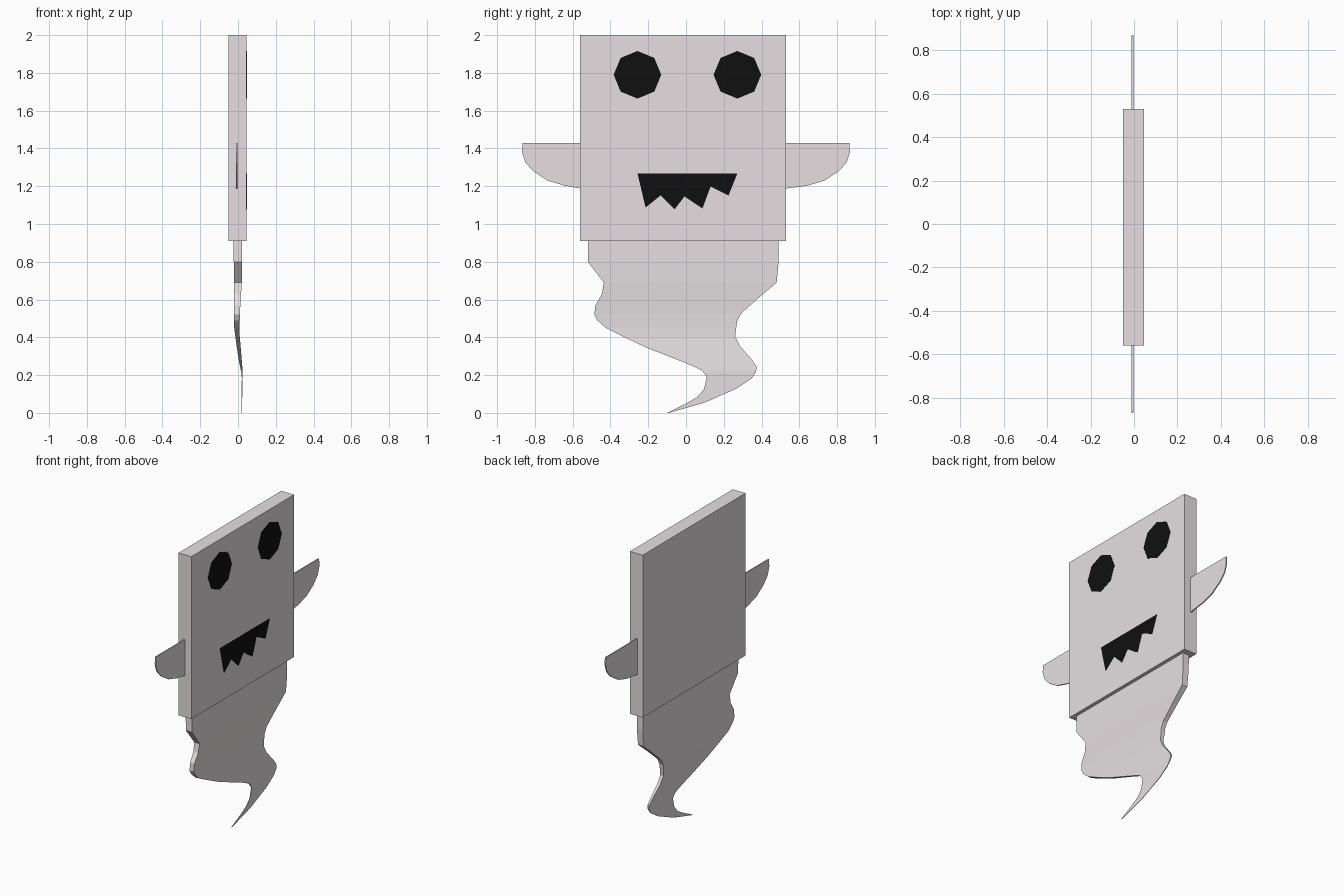
import bpy, bmesh, math

if "Cube" in bpy.data.objects:
    bpy.data.objects.remove(bpy.data.objects["Cube"])


def material(name, rgb):
    m = bpy.data.materials.new(name)
    m.diffuse_color = (*rgb, 1)
    m.use_nodes = True
    m.node_tree.nodes["Principled BSDF"].inputs["Base Color"].default_value = m.diffuse_color
    return m


PALE = material("pale", (0.79, 0.74, 0.75))
BLACK = material("black", (0.005, 0.005, 0.005))


def finish(name, bm, mat):
    bmesh.ops.recalc_face_normals(bm, faces=bm.faces)
    me = bpy.data.meshes.new(name)
    bm.to_mesh(me)
    bm.free()
    me.materials.append(mat)
    ob = bpy.data.objects.new(name, me)
    bpy.context.collection.objects.link(ob)
    return ob


def plate(name, pts, x0, x1, mat):
    """Extrude a (y, z) outline from x0 to x1."""
    bm = bmesh.new()
    back = [bm.verts.new((x0, y, z)) for y, z in pts]
    front = [bm.verts.new((x1, y, z)) for y, z in pts]
    bm.faces.new(back)
    bm.faces.new(front)
    for i in range(len(pts)):
        j = (i + 1) % len(pts)
        bm.faces.new((back[i], back[j], front[j], front[i]))
    return finish(name, bm, mat)


def sample(curve, z):
    """Linear interpolation of (value, z) points listed from top to bottom."""
    for (a, za), (b, zb) in zip(curve, curve[1:]):
        if z >= zb:
            return a + (b - a) * (za - z) / (za - zb)
    return curve[-1][0]


# Square head slab
plate("head", [(-0.56, 0.91), (0.53, 0.91), (0.53, 2.0), (-0.56, 2.0)],
      -0.05, 0.045, PALE)

# Thin rounded arms, mirrored
arm = [(0.865, 1.43), (0.868, 1.38), (0.85, 1.325), (0.807, 1.278),
       (0.733, 1.23), (0.643, 1.203)]
for name, s, root in (("left_arm", -1, 0.56), ("right_arm", 1, 0.53)):
    pts = [(root, 1.43)] + arm + [(root, 1.188)]
    plate(name, [(s * y, z) for y, z in pts], -0.011, -0.003, PALE)

# Octagonal eyes on the +x face
for name, cy in (("left_eye", -0.257), ("right_eye", 0.272)):
    pts = [(cy + 0.126 * math.cos(i * math.pi / 4),
            1.79 + 0.126 * math.sin(i * math.pi / 4)) for i in range(8)]
    plate(name, pts, 0.044, 0.047, BLACK)

# Jagged mouth
plate("mouth", [(-0.257, 1.268), (0.272, 1.268), (0.225, 1.151),
                (0.13, 1.198), (0.087, 1.082), (-0.008, 1.146),
                (-0.061, 1.077), (-0.135, 1.151), (-0.214, 1.087)],
      0.044, 0.047, BLACK)

# Wispy tail lofted between two edge curves, thinning downwards
left = [(-.52, .91), (-.52, .80), (-.435, .69), (-.445, .63), (-.48, .57),
        (-.485, .52), (-.47, .49), (-.425, .45), (-.325, .40), (-.22, .35),
        (.02, .255), (.085, .225), (.11, .19), (.095, .125), (.06, .085),
        (.01, .055), (-.10, 0)]
right = [(.49, .91), (.49, .80), (.48, .69), (.38, .605), (.29, .525),
         (.27, .485), (.26, .405), (.285, .355), (.35, .28), (.375, .245),
         (.37, .215), (.345, .18), (.27, .13), (.10, .055), (-.09, 0)]
back_x = [(-.025, .91), (-.02, .69), (-.02, .45), (0, .3), (.02, .2), (.019, 0)]
front_x = [(.022, .91), (.022, .80), (.02, .69), (.01, .53), (.008, .42),
           (.025, .22), (.021, 0)]
levels = sorted({z for _, z in left + right}, reverse=True)
bm = bmesh.new()
rings = []
for z in levels:
    yl, yr = sample(left, z), sample(right, z)
    xb, xf = sample(back_x, z), sample(front_x, z)
    rings.append([bm.verts.new((x, y, z))
                  for x, y in ((xb, yl), (xf, yl), (xf, yr), (xb, yr))])
for a, b in zip(rings, rings[1:]):
    for i in range(4):
        j = (i + 1) % 4
        bm.faces.new((a[i], a[j], b[j], b[i]))
bm.faces.new(rings[0])
bm.faces.new(rings[-1])
finish("tail", bm, PALE)
